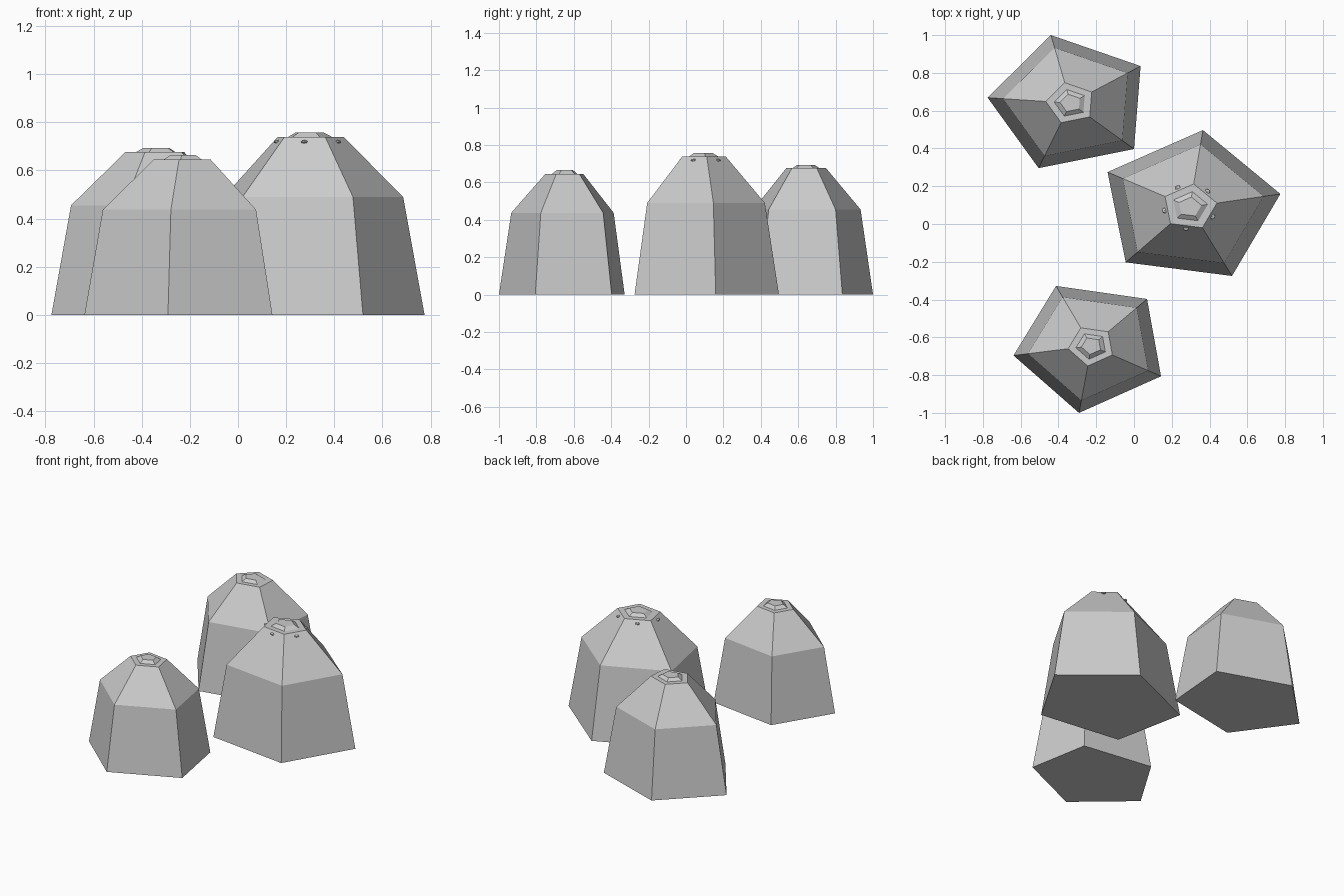
import bpy, bmesh
from mathutils import Vector

if "Cube" in bpy.data.objects:
    bpy.data.objects.remove(bpy.data.objects["Cube"])


def loft(name, base, centre, rings):
    """Faceted solid: the base outline scaled about its centre, ring by ring."""
    bm = bmesh.new()
    c = Vector(centre)
    loops = []
    for scale, z in rings:
        loop = []
        for p in base:
            q = c + (Vector(p) - c) * scale
            loop.append(bm.verts.new((q.x, q.y, z)))
        loops.append(loop)
    n = len(base)
    for lo, hi in zip(loops, loops[1:]):
        for i in range(n):
            j = (i + 1) % n
            bm.faces.new((lo[i], lo[j], hi[j], hi[i]))
    bm.faces.new(loops[0])
    bm.faces.new(loops[-1])
    bmesh.ops.recalc_face_normals(bm, faces=bm.faces)
    me = bpy.data.meshes.new(name)
    bm.to_mesh(me)
    bm.free()
    ob = bpy.data.objects.new(name, me)
    bpy.context.collection.objects.link(ob)
    return ob


# name: (base outline, centre, shoulder height, rim height, top height)
mounds = {
    "back_mound": ([(-.44, 1.0), (.035, .836), (0, .397), (-.505, .296), (-.775, .669)],
                   (-.335, .64), .455, .677, .694),
    "right_mound": ([(.365, .497), (.775, .159), (.519, -.275), (-.044, -.203), (-.14, .275)],
                    (.295, .09), .49, .739, .757),
    "front_mound": ([(-.413, -.328), (.069, -.397), (.143, -.806), (-.291, -1.0), (-.638, -.696)],
                    (-.225, -.645), .437, .646, .665),
}

# Five-sided mounds, each with a small raised cap
for name, (base, centre, mid, rim, top) in mounds.items():
    loft(name, base, centre,
         [(1, 0), (.815, mid), (.3, rim), (.2, rim), (.13, top)])

# Small studs just below the rim of the tallest mound, one per face
base, centre, mid, rim, top = mounds["right_mound"]
c = Vector(centre)
for i in range(5):
    m = (Vector(base[i]) + Vector(base[(i + 1) % 5])) / 2
    q = c + (m - c) * .34
    bpy.ops.mesh.primitive_ico_sphere_add(subdivisions=1, radius=.016,
                                          location=(q.x, q.y, rim - .02))
    stud = bpy.context.object
    stud.name = f"stud_{i + 1}"
    stud.scale.z = .5
